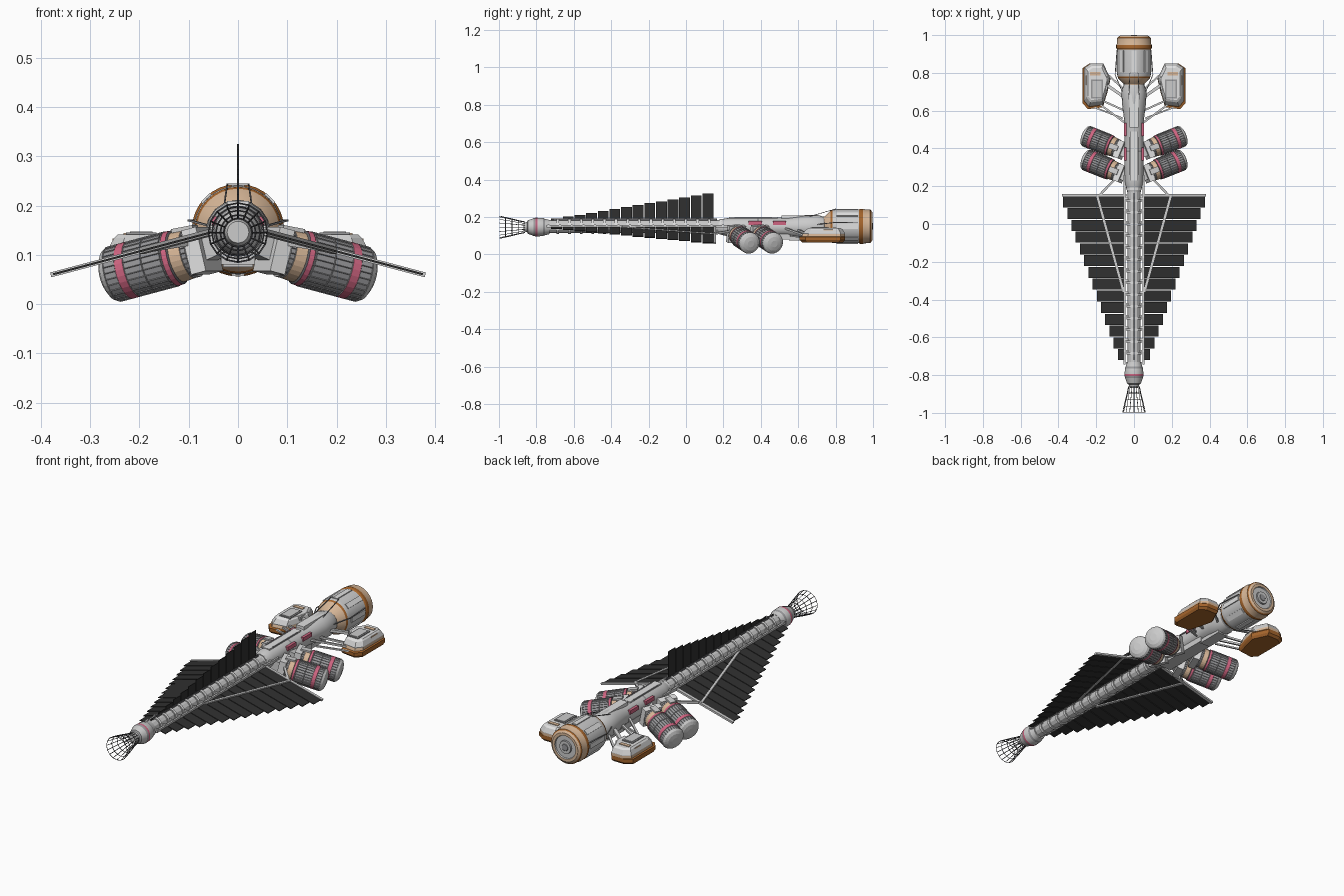
import bpy, bmesh, math
from mathutils import Vector, Matrix

if "Cube" in bpy.data.objects:
    bpy.data.objects.remove(bpy.data.objects["Cube"])

def material(name, c):
    m = bpy.data.materials.new(name)
    m.diffuse_color = (*c, 1)
    m.use_nodes = True
    m.node_tree.nodes["Principled BSDF"].inputs["Base Color"].default_value = m.diffuse_color
    return m

MATS = [material(n, c) for n, c in [
    ("light grey", (0.60, 0.60, 0.60)), ("mid grey", (0.32, 0.32, 0.33)),
    ("panel black", (0.03, 0.03, 0.03)), ("tan", (0.68, 0.47, 0.31)),
    ("burnt orange", (0.38, 0.13, 0.025)), ("pink", (0.62, 0.13, 0.22)),
    ("dark grey", (0.12, 0.12, 0.13)), ("white", (0.75, 0.75, 0.75))]]
LIGHT, MID, BLACK, TAN, ORANGE, PINK, DARK, WHITE = range(8)
AX = 0.150  # height of the ship axis

def finish(name, bm, smooth=False):
    bmesh.ops.recalc_face_normals(bm, faces=bm.faces)
    me = bpy.data.meshes.new(name)
    bm.to_mesh(me)
    bm.free()
    for m in MATS:
        me.materials.append(m)
    ob = bpy.data.objects.new(name, me)
    bpy.context.collection.objects.link(ob)
    if smooth:
        bpy.ops.object.select_all(action='DESELECT')
        ob.select_set(True)
        bpy.context.view_layer.objects.active = ob
        bpy.ops.object.shade_smooth_by_angle(angle=math.radians(28))
    return ob

def loft(name, rings, mats, caps=(True, True), smooth=False, groove=None):
    """Join rings of points; mats[i] colours the band after ring i."""
    bm = bmesh.new()
    vr = [[bm.verts.new(p) for p in r] for r in rings]
    n = len(rings[0])
    for i in range(len(vr) - 1):
        for j in range(n):
            k = (j + 1) % n
            f = bm.faces.new((vr[i][j], vr[i][k], vr[i + 1][k], vr[i + 1][j]))
            f.material_index = mats[i]
    if caps[0]:
        bm.faces.new(vr[0]).material_index = mats[0]
    if caps[1]:
        bm.faces.new(vr[-1]).material_index = mats[-1]
    if groove is not None:
        bmesh.ops.recalc_face_normals(bm, faces=bm.faces)
        fs = [f for f in bm.faces if f.material_index == groove and len(f.verts) == 4]
        bmesh.ops.inset_individual(bm, faces=fs, thickness=0.0016, depth=-0.0018)
    return finish(name, bm, smooth)

def lathe(name, prof, origin=(0, 0, AX), d=(0, 1, 0), seg=24, **kw):
    """Profile rows are (distance along axis, radius, colour of next band)."""
    M = Matrix.Translation(origin) @ Vector(d).to_track_quat('Z', 'Y').to_matrix().to_4x4()
    rings = [[M @ Vector((r * math.cos(2 * math.pi * j / seg), r * math.sin(2 * math.pi * j / seg), t))
              for j in range(seg)] for t, r, _ in prof]
    return loft(name, rings, [p[2] for p in prof[:-1]], **kw)

def add_box(bm, M, size, mat):
    r = bmesh.ops.create_cube(bm, size=1, matrix=M @ Matrix.Diagonal((*size, 1)))
    for f in {f for v in r["verts"] for f in v.link_faces}:
        f.material_index = mat

def boxes(name, items):
    """Items are (centre, size, colour)."""
    bm = bmesh.new()
    for c, s, m in items:
        add_box(bm, Matrix.Translation(c), s, m)
    return finish(name, bm)

def beams(name, items):
    """Items are (start, end, width, height, colour)."""
    bm = bmesh.new()
    for p, q, w, h, m in items:
        p, q = Vector(p), Vector(q)
        d = q - p
        M = Matrix.Translation((p + q) / 2) @ d.to_track_quat('Y', 'Z').to_matrix().to_4x4()
        add_box(bm, M, (w, d.length, h), m)
    return finish(name, bm)

# Nozzle cage and rear engine
cage = lathe("nozzle_cage", [(-0.998, .06, DARK), (-.965, .053, DARK), (-.93, .045, DARK),
             (-.895, .036, DARK), (-.86, .029, DARK)], (0, 0, .145), seg=16, caps=(False, False))
wire = cage.modifiers.new("bars", 'WIREFRAME')
wire.thickness = 0.0035
lathe("rear_engine", [(-.868, .022, LIGHT), (-.85, .028, MID), (-.845, .036, LIGHT), (-.815, .047, MID),
      (-.805, .050, PINK), (-.795, .050, LIGHT), (-.765, .048, MID), (-.755, .044, LIGHT), (-.73, .038, LIGHT)],
      (0, 0, .146), smooth=True)

# Segmented spine
STEP = 0.0622
prof = []
for i in range(15):
    y = -0.74 + i * STEP
    prof += [(y, .034, LIGHT), (y + .048, .034, LIGHT), (y + .048, .040, WHITE), (y + STEP, .040, LIGHT)]
lathe("spine", prof, (0, 0, .149), seg=12)

# Side rails with rungs along the spine
bits = [((s * .051, -.27, .150), (.010, .95, .012), LIGHT) for s in (-1, 1)]
bits += [((0, -.735 + i * STEP, .153), (.112, .010, .012), WHITE) for i in range(16)]
boxes("spine_rails", bits)

# Radiator fins: one upright and two drooping, each made of stepped panels
def droop(x):
    return 0.148 - 0.265 * (x - 0.045)

ROWS = [(i, 0.117 - i * STEP) for i in range(14)]
boxes("upright_radiator", [((0, y, (.178 + .325 - i * .0103) / 2), (.0035, .058, .147 - i * .0103), BLACK)
                           for i, y in ROWS]
      + [((0, -.27, .187), (.007, .87, .010), DARK)])
for s, side in ((-1, "left"), (1, "right")):
    panels = []
    for i, y in ROWS:
        x = .375 - i * .0223
        panels.append(((s * .045, y, droop(.045)), (s * x, y, droop(x)), .058, .004, BLACK))
    beams(side + "_radiator", panels)
    at = lambda x, y, up=0: (s * x, y, droop(x) + up)
    beams(side + "_radiator_frame", [
        (at(.04, .153), at(.38, .153), .014, .010, LIGHT),
        (at(.195, .15), at(.055, -.36), .011, .013, LIGHT),
        (at(.185, .15), (s * .07, .27, .13), .012, .012, LIGHT),
        (at(.05, .153), (s * .05, .26, .15), .012, .012, LIGHT)])

# Fuselage and its top and belly plating
lathe("fuselage", [(.17, .036, LIGHT), (.20, .044, LIGHT), (.23, .050, LIGHT), (.38, .050, MID), (.39, .050, LIGHT),
      (.53, .050, LIGHT), (.58, .056, LIGHT), (.64, .064, LIGHT), (.70, .066, LIGHT), (.735, .056, MID), (.77, .045, MID)],
      (0, 0, .146), seg=16, smooth=True)
boxes("fuselage_plating", [
    ((0, .36, .193), (.040, .26, .012), WHITE), ((0, .60, .200), (.045, .18, .018), WHITE),
    ((0, .40, .095), (.070, .32, .030), LIGHT), ((0, .62, .085), (.060, .14, .020), LIGHT)]
    + [((s * .020, .36, .198), (.006, .20, .006), MID) for s in (-1, 1)]
    + [((s * .046, y, .168), (.014, .07, .02), PINK) for s in (-1, 1) for y in (.37, .50)])

# Nose module
lathe("nose_module", [(.725, .048, TAN), (.74, .052, TAN), (.772, .084, ORANGE), (.782, .088, LIGHT), (.80, .090, LIGHT),
      (.925, .090, ORANGE), (.932, .094, ORANGE), (.947, .094, TAN), (.955, .091, TAN), (.985, .089, ORANGE),
      (.990, .084, TAN), (.997, .074, TAN), (.997, .060, LIGHT), (.990, .058, LIGHT), (.990, .034, MID),
      (.998, .032, LIGHT), (.998, .018, MID), (1.0, .016, MID)], seg=32, smooth=True)
bm = bmesh.new()
for k in range(8):
    M = Matrix.Translation((0, 0, AX)) @ Matrix.Rotation(k * math.pi / 4, 4, 'Y')
    add_box(bm, M @ Matrix.Translation((0, .862, .090)), (.026, .115, .007), WHITE)
finish("nose_panels", bm)

# Thin stay wires around the nose
stays = [((s * .03, .60, .185), (s * .022, .80, .243), .003, .003, DARK) for s in (-1, 1)]
for s in (-1, 1):
    stays += [((s * .062, .70, .16), (s * .100, .79, .17), .004, .004, MID),
              ((s * .100, .79, .17), (s * .090, .92, .17), .004, .004, MID)]
stays += [((-.022, .80, .243), (.022, .80, .243), .005, .004, LIGHT)]
beams("stay_wires", stays)

# Four angled tanks with their mounts
for s, side in ((-1, "left"), (1, "right")):
    d = Vector((s * .90, .36, -.24)).normalized()
    for dy, row in ((0, "front"), (-.125, "rear")):
        p = Vector((s * .085, .398 + dy, .105))
        lathe(f"{side}_{row}_tank", [
            (0, .040, LIGHT), (.004, .050, MID), (.016, .050, TAN), (.040, .052, DARK), (.043, .056, PINK),
            (.054, .057, MID), (.058, .058, MID), (.100, .058, MID), (.140, .058, PINK), (.158, .058, MID),
            (.184, .058, LIGHT), (.194, .052, LIGHT), (.202, .038, LIGHT), (.206, .018, LIGHT)],
            p, d, seg=28, groove=MID)
        beams(f"{side}_{row}_tank_mount", [
            (p - d * .030, p + d * .003, .095, .092, WHITE),
            (p - d * .07 + Vector((0, 0, .01)), p - d * .02, .06, .05, LIGHT),
            (p + d * .002 + Vector((0, 0, .052)), p + d * .05 + Vector((0, 0, .055)), .03, .008, LIGHT)])

# Two landing craft with heat shields
PLAN = [(.272, .825), (.272, .640), (.245, .608), (.165, .618), (.140, .700), (.125, .765), (.165, .850), (.235, .850)]
def plan_ring(s, z, k, dx=0, dy=0):
    return [(s * (.2 + (x - .2) * k + dx), .735 + (y - .735) * k + dy, z) for x, y in PLAN]

for s, side in ((-1, "left"), (1, "right")):
    loft(side + "_lander", [plan_ring(s, .064, .90), plan_ring(s, .076, 1), plan_ring(s, .094, 1),
         plan_ring(s, .097, .95, -.004, .006), plan_ring(s, .110, .93, -.004, .008),
         plan_ring(s, .113, .93, -.004, .008), plan_ring(s, .134, .80, -.006, .010), plan_ring(s, .141, .70, -.006, .010)],
         [ORANGE, ORANGE, ORANGE, TAN, LIGHT, LIGHT, WHITE])
    boxes(side + "_lander_details", [
        ((s * .196, .715, .142), (.062, .100, .006), MID), ((s * .196, .715, .1455), (.046, .084, .003), LIGHT),
        ((s * .205, .795, .141), (.055, .020, .006), TAN), ((s * .247, .76, .127), (.016, .05, .012), TAN),
        ((s * .150, .745, .130), (.020, .070, .018), LIGHT)])
    beams(side + "_lander_struts", [
        ((s * .04, .53, .14), (s * .19, .64, .10), .010, .010, LIGHT),
        ((s * .05, .60, .13), (s * .16, .65, .11), .010, .010, LIGHT),
        ((s * .06, .56, .10), (s * .23, .625, .09), .008, .008, LIGHT),
        ((s * .05, .67, .14), (s * .15, .74, .12), .016, .014, LIGHT),
        ((s * .05, .71, .12), (s * .15, .80, .10), .010, .010, LIGHT)])
